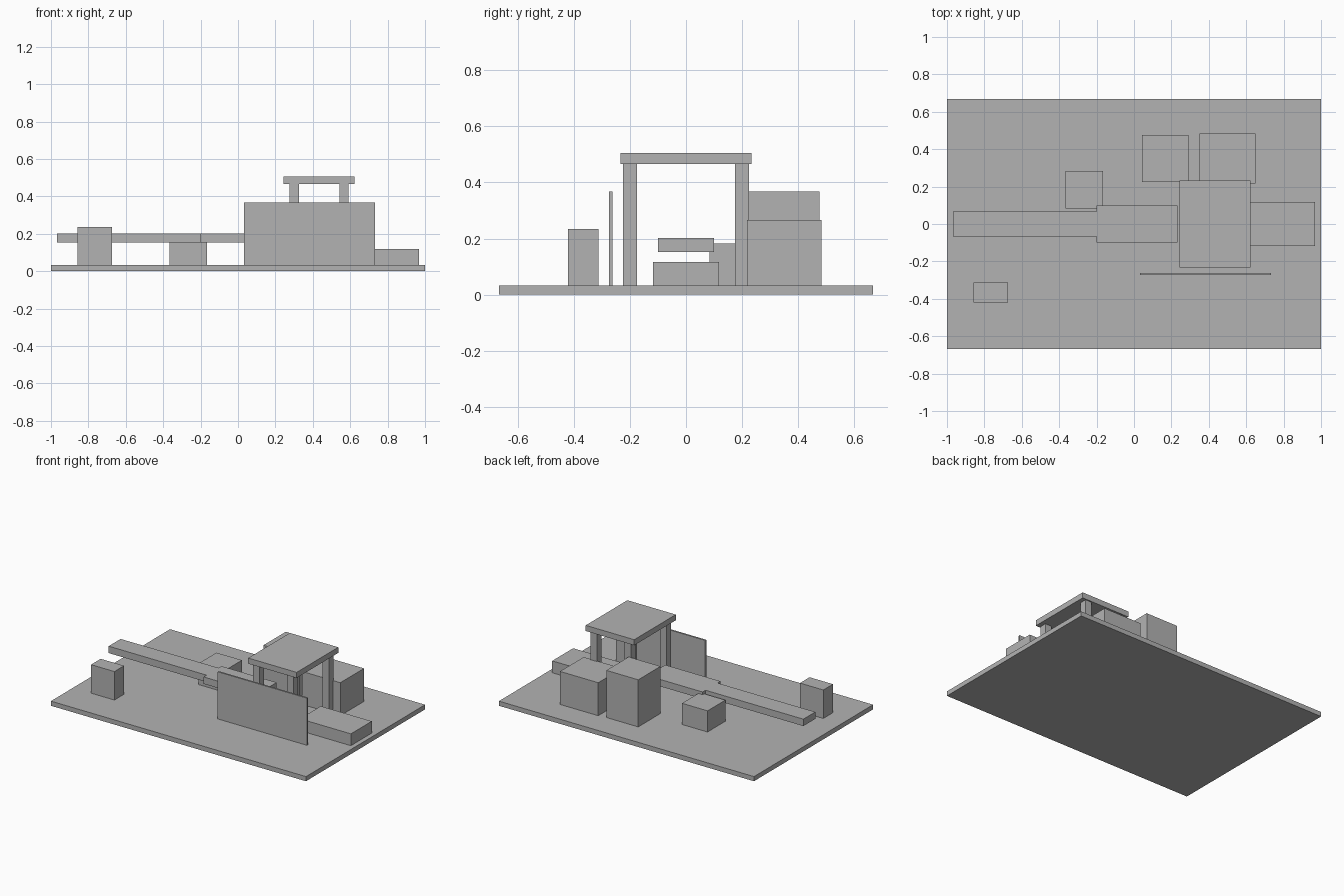
import bpy

old = bpy.data.objects.get("Cube")
if old:
    bpy.data.objects.remove(old, do_unlink=True)

# Single flat grey
grey = bpy.data.materials.new("plain grey")
grey.use_nodes = True
colour = (0.45, 0.45, 0.45, 1)
grey.diffuse_color = colour
grey.node_tree.nodes["Principled BSDF"].inputs["Base Color"].default_value = colour

FLOOR = 0.033


def box(name, xs, ys, zs):
    """Axis-aligned box from its extents."""
    spans = (xs, ys, zs)
    bpy.ops.mesh.primitive_cube_add(size=1, location=[(a + b) / 2 for a, b in spans])
    ob = bpy.context.object
    ob.name = ob.data.name = name
    ob.scale = [b - a for a, b in spans]
    bpy.ops.object.transform_apply(location=False, rotation=False, scale=True)
    ob.data.materials.append(grey)
    return ob


# Ground slab
box("ground_slab", (-1, 1), (-0.667, 0.667), (0, FLOOR))

# Conveyor: narrow run, then wide run
box("narrow_conveyor", (-0.967, -0.2), (-0.067, 0.067), (0.153, 0.202))
box("wide_conveyor", (-0.2, 0.233), (-0.1, 0.1), (0.153, 0.202))

# Low table at the end of the line
box("end_table", (0.567, 0.967), (-0.117, 0.117), (FLOOR, 0.117))

# Canopy on four posts
box("canopy_roof", (0.243, 0.623), (-0.233, 0.233), (0.465, 0.505))
half = 0.025
for side, x in (("right", 0.3), ("left", 0.567)):
    for end, y in (("front", -0.2), ("back", 0.2)):
        box(f"canopy_post_{end}_{side}", (x - half, x + half),
            (y - half, y + half), (FLOOR, 0.465))

# Thin screen in front of the canopy
box("front_screen", (0.033, 0.733), (-0.274, -0.262), (FLOOR, 0.367))

# Free-standing cabinets
box("control_cabinet", (-0.858, -0.675), (-0.42, -0.312), (FLOOR, 0.235))
box("small_cabinet", (-0.367, -0.167), (0.083, 0.283), (FLOOR, 0.183))
box("tall_cabinet", (0.042, 0.292), (0.225, 0.475), (FLOOR, 0.367))
box("wide_cabinet", (0.35, 0.65), (0.217, 0.483), (FLOOR, 0.267))
